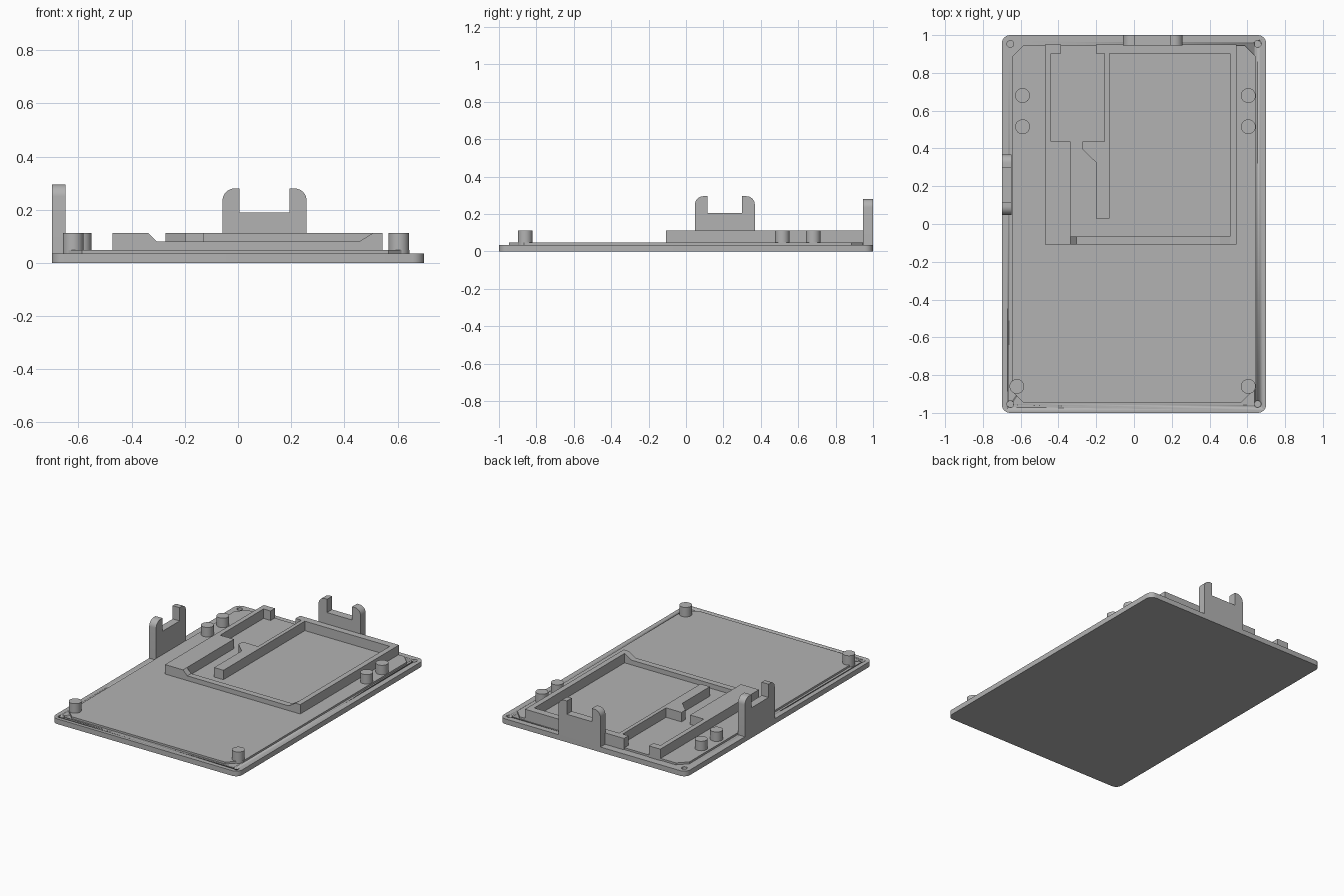
import bpy
import bmesh
from math import radians, sin, cos

cube = bpy.data.objects.get("Cube")
if cube:
    bpy.data.objects.remove(cube, do_unlink=True)

GREY = (0.45, 0.45, 0.45, 1.0)
grey = bpy.data.materials.new("plain_grey")
grey.use_nodes = True
grey.diffuse_color = GREY
grey.node_tree.nodes["Principled BSDF"].inputs["Base Color"].default_value = GREY

BASE_TOP, DECK_TOP, WALL_TOP = 0.035, 0.048, 0.112
PLACE = {"X": lambda u, v, w: (w, u, v),
         "Y": lambda u, v, w: (u, w, v),
         "Z": lambda u, v, w: (u, v, w)}


def prism(name, outline, low, high, axis="Z"):
    """Extrude a flat outline between two positions along an axis."""
    bm = bmesh.new()
    place = PLACE[axis]
    face = bm.faces.new([bm.verts.new(place(u, v, low)) for u, v in outline])
    new = bmesh.ops.extrude_face_region(bm, geom=[face])["geom"]
    for vert in new:
        if isinstance(vert, bmesh.types.BMVert):
            vert.co["XYZ".index(axis)] = high
    bmesh.ops.recalc_face_normals(bm, faces=bm.faces)
    mesh = bpy.data.meshes.new(name)
    bm.to_mesh(mesh)
    bm.free()
    mesh.materials.append(grey)
    obj = bpy.data.objects.new(name, mesh)
    bpy.context.collection.objects.link(obj)
    bpy.ops.object.select_all(action="DESELECT")
    obj.select_set(True)
    bpy.context.view_layer.objects.active = obj
    bpy.ops.object.shade_smooth_by_angle(angle=radians(30))
    return obj


def arc(cx, cy, r, start, end, steps=8):
    angles = [radians(start + (end - start) * i / steps) for i in range(steps + 1)]
    return [(cx + r * cos(a), cy + r * sin(a)) for a in angles]


def circle(cx, cy, r, sides=32):
    return arc(cx, cy, r, 0, 360, sides)[:-1]


# Base plate with rounded corners and blind screw holes
W, L, R = 0.70, 1.0, 0.045
outline = []
for sx, sy, start in ((1, 1, 0), (-1, 1, 90), (-1, -1, 180), (1, -1, 270)):
    outline += arc(sx * (W - R), sy * (L - R), R, start, start + 90)
base = prism("base_plate", outline, 0, BASE_TOP)
for sx in (-1, 1):
    for sy in (-1, 1):
        cutter = prism("hole_cutter", circle(sx * 0.655, sy * 0.953, 0.018), 0.01, 0.1)
        cutter.hide_render = True
        mod = base.modifiers.new("screw_hole", "BOOLEAN")
        mod.operation, mod.solver, mod.object = "DIFFERENCE", "EXACT", cutter
        bpy.context.view_layer.objects.active = base
        bpy.ops.object.modifier_apply(modifier=mod.name)
        bpy.data.objects.remove(cutter, do_unlink=True)

# Raised deck with clipped corners
dx, dy, c = 0.646, 0.946, 0.06
prism("raised_deck", [(dx, dy - c), (dx - c, dy), (c - dx, dy), (-dx, dy - c),
                      (-dx, c - dy), (c - dx, -dy), (dx - 0.08, -dy),
                      (dx, 0.08 - dy)], BASE_TOP, DECK_TOP)

# Locating posts
for x, y in ((-0.59, 0.68), (-0.59, 0.515), (0.605, 0.68), (0.605, 0.515),
             (-0.62, -0.86), (0.605, -0.86)):
    prism("post", circle(x, y, 0.039), BASE_TOP, WALL_TOP)

# Compartment walls
prism("left_wall", [(-0.472, -0.108), (-0.337, -0.108), (-0.337, 0.437),
                    (-0.44, 0.437), (-0.44, 0.902), (-0.387, 0.902),
                    (-0.387, 0.95), (-0.472, 0.95)], BASE_TOP, WALL_TOP)
prism("divider_and_bay_wall",
      [(-0.2, 0.95), (-0.2, 0.902), (-0.156, 0.902), (-0.156, 0.437),
       (-0.272, 0.437), (-0.272, 0.394), (-0.2, 0.325), (-0.2, 0.03),
       (-0.13, 0.03), (-0.13, 0.902), (0.507, 0.902), (0.507, -0.108),
       (0.543, -0.108), (0.543, 0.95)], BASE_TOP, WALL_TOP)
# Lowered front rail with sloped ends
prism("front_rail", [(-0.337, BASE_TOP), (0.507, BASE_TOP), (0.507, WALL_TOP),
                     (0.455, 0.08), (-0.305, 0.08), (-0.337, WALL_TOP)],
      -0.108, -0.066, "Y")


# Notched upright brackets on the back and left-hand edges
def bracket(name, a, b, notch_a, notch_b, notch_z, top, low, high, axis):
    r = 0.045
    profile = [(a, 0), (b, 0)] + arc(b - r, top - r, r, 0, 90)
    profile += [(notch_b, top), (notch_b, notch_z), (notch_a, notch_z), (notch_a, top)]
    profile += arc(a + r, top - r, r, 90, 180)
    prism(name, profile, low, high, axis)


bracket("back_bracket", -0.058, 0.258, 0.006, 0.194, 0.19, 0.28, 0.946, 1.0, "Y")
bracket("right_bracket", 0.048, 0.368, 0.115, 0.3, 0.205, 0.295, -0.70, -0.648, "X")
